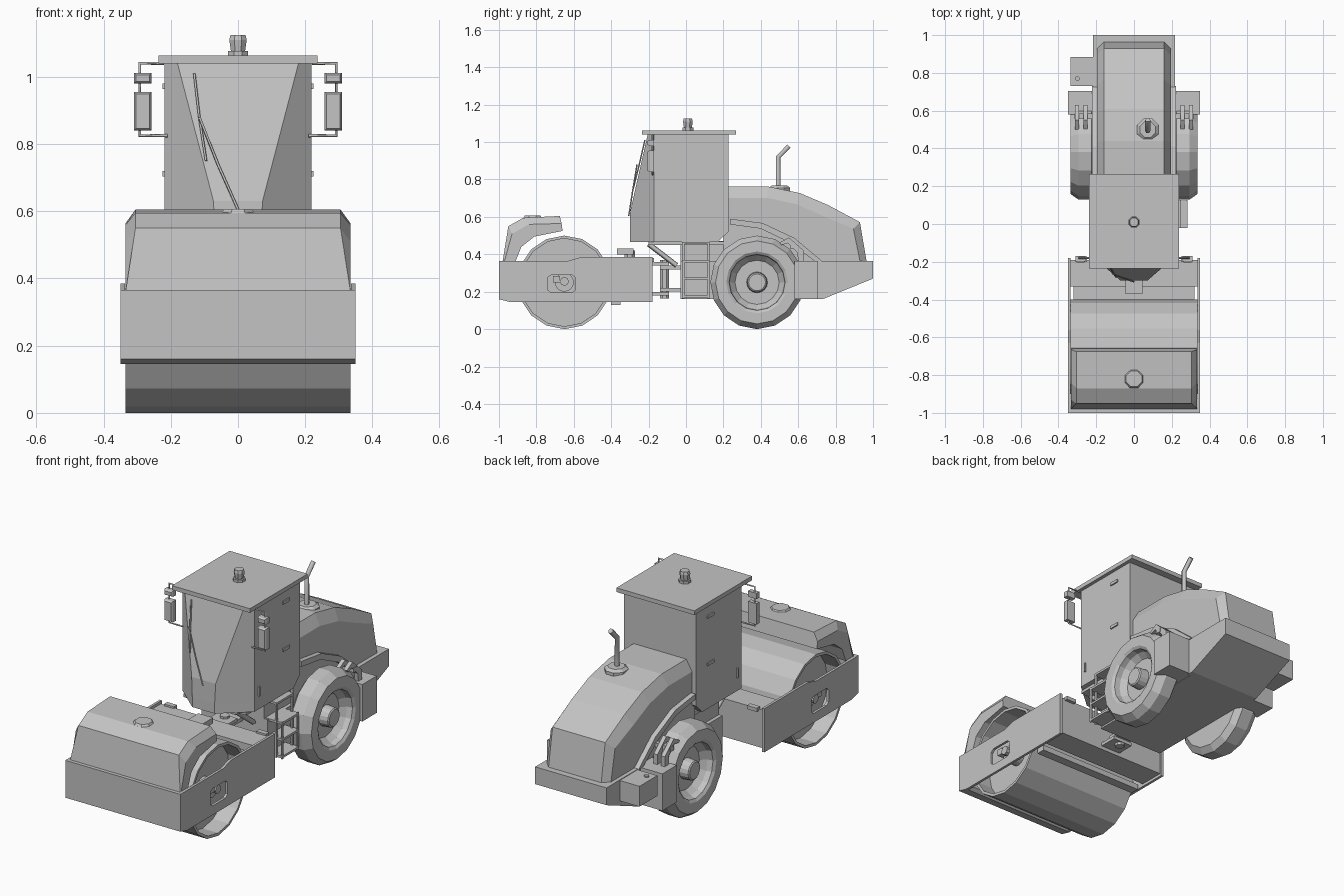
import bpy, bmesh, math
from mathutils import Vector

if "Cube" in bpy.data.objects:
    bpy.data.objects.remove(bpy.data.objects["Cube"])

grey = bpy.data.materials.new("plain grey")
grey.diffuse_color = (0.55, 0.55, 0.55, 1)
grey.use_nodes = True
grey.node_tree.nodes["Principled BSDF"].inputs["Base Color"].default_value = grey.diffuse_color


def loft(name, sections):
    """Skin closed rings of 3D points and cap both ends."""
    bm = bmesh.new()
    rings = [[bm.verts.new(p) for p in s] for s in sections]
    n = len(rings[0])
    for a, b in zip(rings, rings[1:]):
        for i in range(n):
            j = (i + 1) % n
            bm.faces.new((a[i], a[j], b[j], b[i]))
    bm.faces.new(rings[0])
    bm.faces.new(rings[-1])
    bmesh.ops.recalc_face_normals(bm, faces=bm.faces)
    me = bpy.data.meshes.new(name)
    bm.to_mesh(me)
    bm.free()
    me.materials.append(grey)
    ob = bpy.data.objects.new(name, me)
    bpy.context.collection.objects.link(ob)
    return ob


def plate(name, yz, x0, x1):
    """Side-view outline extruded in x."""
    return loft(name, [[(x, y, z) for y, z in yz] for x in (x0, x1)])


def box(name, x0, x1, y0, y1, z0, z1):
    return plate(name, [(y0, z0), (y1, z0), (y1, z1), (y0, z1)], x0, x1)


def lathe_x(name, prof, y, z, n=16):
    """Turn (x, radius) pairs around an axle along x."""
    t = [2 * math.pi * i / n for i in range(n)]
    return loft(name, [[(x, y + r * math.sin(a), z - r * math.cos(a)) for a in t] for x, r in prof])


def lathe_z(name, prof, x, y, n=8):
    """Turn (z, radius) pairs around a vertical axis."""
    t = [2 * math.pi * (i + .5) / n for i in range(n)]
    return loft(name, [[(x + r * math.cos(a), y + r * math.sin(a), z) for a in t] for z, r in prof])


def tube(name, pts, r, res=0):
    cu = bpy.data.curves.new(name, 'CURVE')
    cu.dimensions = '3D'
    cu.bevel_depth = r
    cu.bevel_resolution = res
    cu.use_fill_caps = True
    sp = cu.splines.new('POLY')
    sp.points.add(len(pts) - 1)
    for p, q in zip(sp.points, pts):
        p.co = (*q, 1)
    cu.materials.append(grey)
    ob = bpy.data.objects.new(name, cu)
    bpy.context.collection.objects.link(ob)
    return ob


# Roller drum with recessed ends
lathe_x("drum", [(-.30, .05), (-.24, .05), (-.24, .235), (-.335, .235), (-.335, .25),
                 (.335, .25), (.335, .235), (.24, .235), (.24, .05), (.30, .05)], -.65, .25)

# Drum frame: side plates with an axle window, front and rear beams
window = plate("window_cutter", [(-.74, .21), (-.72, .195), (-.61, .195), (-.59, .21),
                                 (-.59, .275), (-.61, .29), (-.72, .29), (-.74, .275)], -.5, .5)
window.hide_render = True
outline = [(-1, .16), (-.94, .145), (-.18, .145), (-.18, .385), (-.56, .385), (-.63, .365), (-1, .365)]
for s, side in ((-1, "left"), (1, "right")):
    p = plate(side + "_frame_plate", outline, s * .336, s * .35)
    m = p.modifiers.new("window", 'BOOLEAN')
    m.operation = 'DIFFERENCE'
    m.object = window
    bpy.context.view_layer.objects.active = p
    bpy.ops.object.modifier_apply(modifier="window")
    lathe_x(side + "_axle_pin", [(s * .24, .024), (s * .335, .024)], -.65, .255, 8)
    box(side + "_axle_block", s * .24, s * .33, -.71, -.675, .25, .285)
    # Small hooks behind the frame
    box(side + "_frame_hook", s * .25, s * .31, -.2, -.172, .36, .38)
bpy.data.objects.remove(window)
plate("front_beam", [(-1, .16), (-.94, .145), (-.92, .16), (-.92, .365), (-1, .365)], -.337, .337)
box("rear_beam", -.337, .337, -.33, -.19, .16, .37)
box("drum_scraper", -.32, .32, -.40, -.33, .30, .33)
box("lower_scraper", -.32, .32, -.40, -.35, .13, .16)

# Drum hood, lofted from front to rear: outer top, side shoulder, inner lining
hood = [((-.98, .365), (-.97, .365), (-.91, .365)),
        ((-.95, .55), (-.93, .51), (-.88, .44)),
        ((-.87, .595), (-.84, .56), (-.81, .495)),
        ((-.675, .605), (-.665, .565), (-.66, .525))]
secs = []
for i, (o, m, n) in enumerate(hood):
    w = .334 if i == 0 else .305
    secs.append([(-w, *o), (w, *o), (.334, *m), (.334, *n), (-.334, *n), (-.334, *m)])
loft("drum_hood", secs)
lathe_z("hood_cap", [(.56, .057), (.59, .057), (.607, .045)], 0, -.82)

# Articulation joint between the two halves
for z in (.18, .34):
    box("joint_bracket", -.06, .06, -.2, -.09, z, z + .018)
    box("joint_fork", -.05, .05, -.14, .0, z - .02 if z > .2 else z + .02, z if z > .2 else z + .04)
lathe_z("joint_pin", [(.165, .025), (.37, .025)], 0, -.115)
for x in (-.13, .13):
    tube("steering_strut", [(x, -.2, .455), (x, -.05, .34)], .014)
box("cab_front_mount", -.045, .045, -.37, -.28, .40, .43)
lathe_z("cab_mount_post", [(.37, .03), (.42, .03)], 0, -.30)

# Rear chassis with sloping tail, and the block under the cab
plate("rear_chassis", [(-.03, .16), (.73, .16), (1, .27), (1, .365), (-.03, .365)], -.2, .2)
plate("tail_weight", [(.69, .16), (.73, .16), (1, .27), (1, .365), (.69, .365)], -.217, .217)
box("cab_base", -.18, .18, -.03, .24, .3, .47)
plate("cab_base_bracket", [(-.2, .45), (.2, .45), (.2, .468), (-.2, .468)], -.19, .19)

# Engine hood: top line, shoulder line, bottom
line = [(.2, .762), (.44, .762), (.61, .727), (.76, .663), (.93, .572), (.965, .364)]
secs = []
for i, (y, z) in enumerate(line):
    back = .035 if i > 3 else .008 * i
    sz = z if i == 5 else z - (.035 if i == 4 else .06)
    w = .16
    secs.append([(-w, y, z), (w, y, z), (.195, y - back, sz), (.195, y - back, .355),
                 (-.195, y - back, .355), (-.195, y - back, sz)])
loft("engine_hood", secs)

# Exhaust
lathe_z("exhaust_base", [(.72, .062), (.755, .062), (.768, .045)], .073, .5)
tube("exhaust_pipe", [(.073, .493, .74), (.073, .493, .92), (.073, .55, .978)], .014, 1)

# Rear wheels, fenders and side boxes
wheel = [(.2, .14), (.2, .215), (.225, .25), (.295, .25), (.335, .222), (.335, .165), (.325, .15),
         (.295, .145), (.265, .118), (.265, .056), (.315, .052), (.32, .045)]
for s, side in ((-1, "left"), (1, "right")):
    lathe_x(side + "_rear_wheel", [(s * x, r) for x, r in wheel], .38, .25)
    plate(side + "_fender", [(.235, .59), (.41, .567), (.58, .487), (.73, .362), (.69, .362),
                             (.56, .46), (.40, .537), (.235, .56)], s * .18, s * .222)
    box(side + "_rear_box", s * .2, s * .35, .58, .705, .162, .365)
    for x in (.245, .29):
        plate(side + "_box_strap", [(.50, .462), (.55, .49), (.63, .42), (.63, .36), (.60, .36),
                                    (.595, .41), (.545, .46), (.51, .45)], s * x, s * (x + .022))
    box(side + "_strap_bar", s * .22, s * .315, .555, .585, .43, .455)
box("left_step_box", -.337, -.2, .73, .885, .25, .362)
lathe_z("step_box_cap", [(.355, .013), (.37, .013)], -.30, .77)

# Boarding ladder on the right
for y in (-.015, .12):
    box("ladder_rail", .24, .25, y - .006, y + .006, .165, .465)
    box("ladder_outer_rail", .275, .283, y - .006, y + .006, .165, .37)
for z in (.17, .265, .355):
    box("ladder_step", .18, .283, -.02, .125, z, z + .012)
box("ladder_top_step", .17, .25, -.02, .125, .455, .467)

# Cab: narrow nose below, widening windscreen above
cab = [(.466, .068, -.30, .17), (.52, .068, -.30, .226), (.63, .073, -.298, .226), (1.04, .18, -.205, .226)]
loft("cab", [[(-w, f, z), (w, f, z), (.218, -.17, z), (.218, b, z), (-.218, b, z), (-.218, -.17, z)]
             for z, w, f, b in cab])
box("cab_roof", -.237, .237, -.235, .266, 1.04, 1.063)
lathe_z("beacon", [(1.06, .032), (1.077, .032), (1.077, .023), (1.11, .028), (1.125, .024)], 0, .01)

# Wiper
tube("wiper_arm", [(0, -.306, .605), (-.06, -.285, .74), (-.115, -.262, .88)], .004)
tube("wiper_blade", [(-.13, -.22, 1.01), (-.115, -.25, .88), (-.095, -.282, .75)], .004)

# Mirrors, door hinges and handles
for s, side in ((-1, "left"), (1, "right")):
    tube(side + "_mirror_frame", [(s * .22, -.18, 1.04), (s * .292, -.18, 1.04),
                                  (s * .292, -.18, .825), (s * .21, -.18, .825)], .005)
    for name, a, b in (("mirror", .84, .955), ("small_mirror", .98, 1.012)):
        secs = []
        for y, d in ((-.205, .006), (-.195, 0), (-.17, 0)):
            secs.append([(s * (.258 + d), y, a + d), (s * (.31 - d), y, a + d),
                         (s * (.31 - d), y, b - d), (s * (.258 + d), y, b - d)])
        loft(side + "_" + name, secs)
    for z in (.712, .972):
        box(side + "_door_hinge", s * .215, s * .225, .075, .13, z - .008, z + .008)
    box(side + "_door_handle", s * .215, s * .226, -.136, -.128, .54, .592)
